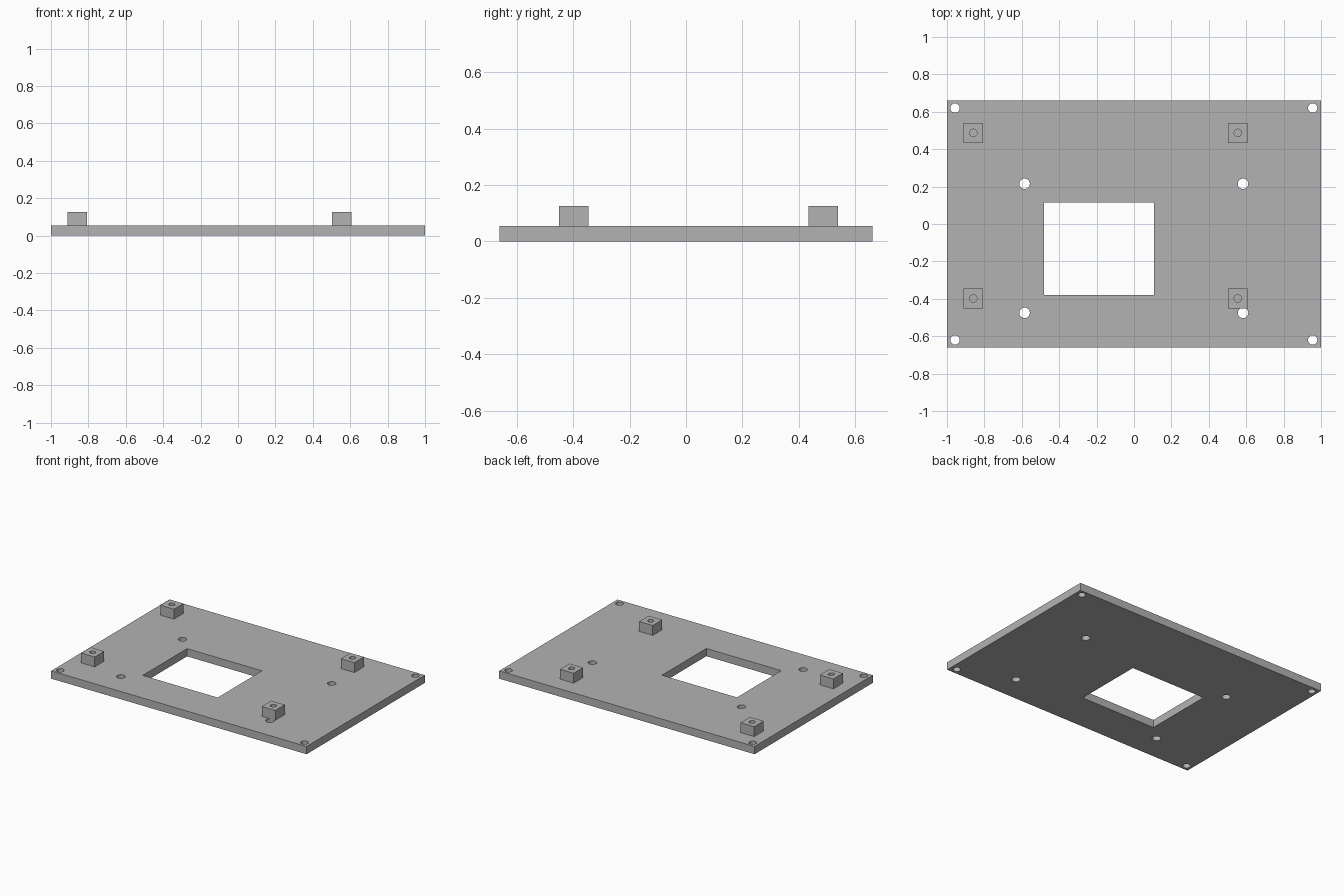
import bpy

cube = bpy.data.objects.get("Cube")
if cube:
    bpy.data.objects.remove(cube, do_unlink=True)

grey = bpy.data.materials.new("plain grey")
grey.use_nodes = True
GREY = (0.45, 0.45, 0.45, 1)
grey.diffuse_color = GREY
grey.node_tree.nodes["Principled BSDF"].inputs["Base Color"].default_value = GREY

PLATE_TOP, POST_TOP = 0.055, 0.125


def box(name, x, y, z):
    """Box between the given (low, high) limits on each axis."""
    bpy.ops.mesh.primitive_cube_add(size=1, location=[sum(a) / 2 for a in (x, y, z)])
    obj = bpy.context.object
    obj.name = name
    obj.scale = [a[1] - a[0] for a in (x, y, z)]
    bpy.ops.object.transform_apply(location=False, rotation=False, scale=True)
    obj.data.materials.append(grey)
    return obj


def drill(name, x, y, radius, low, high):
    """Cylinder used to cut a round hole."""
    bpy.ops.mesh.primitive_cylinder_add(vertices=32, radius=radius, depth=high - low,
                                        location=(x, y, (low + high) / 2))
    obj = bpy.context.object
    obj.name = name
    obj.data.materials.append(grey)
    return obj


def cut(target, cutter):
    """Subtract the cutter, then remove it."""
    mod = target.modifiers.new("cut", 'BOOLEAN')
    mod.operation = 'DIFFERENCE'
    mod.solver = 'EXACT'
    mod.object = cutter
    cutter.hide_render = True
    bpy.context.view_layer.objects.active = target
    bpy.ops.object.modifier_apply(modifier=mod.name)
    bpy.data.objects.remove(cutter, do_unlink=True)


# Base plate with its rectangular window
plate = box("base_plate", (-1, 1), (-0.661, 0.661), (0, PLATE_TOP))
cut(plate, box("window_cutter", (-0.48, 0.107), (-0.38, 0.116), (-0.1, 0.2)))

# Corner holes and the inner mounting holes
for x in (-0.957, 0.955):
    for y in (-0.62, 0.62):
        cut(plate, drill("corner_drill", x, y, 0.025, -0.1, 0.2))
for x in (-0.585, 0.583):
    for y in (-0.475, 0.215):
        cut(plate, drill("mount_drill", x, y, 0.028, -0.1, 0.2))

# Square standoff posts, each with a screw hole down to the plate
HALF = 0.053
for side, x in (("right", -0.859), ("left", 0.555)):
    for end, y in (("front", -0.398), ("back", 0.487)):
        post = box(f"{end}_{side}_post", (x - HALF, x + HALF), (y - HALF, y + HALF),
                   (PLATE_TOP, POST_TOP))
        cut(post, drill("screw_drill", x, y, 0.02, PLATE_TOP - 0.05, POST_TOP + 0.05))
